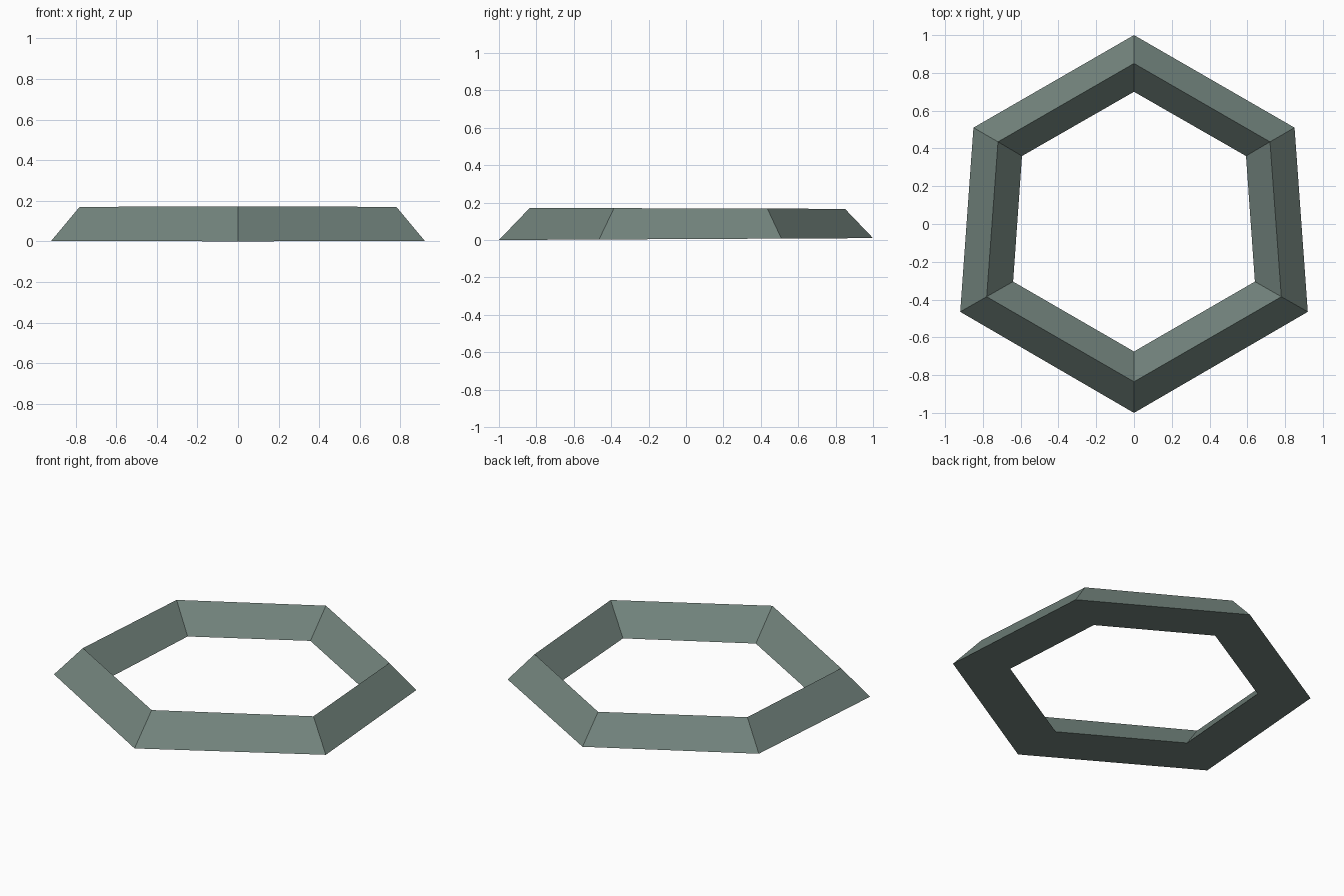
import bpy
import bmesh

cube = bpy.data.objects.get("Cube")
if cube:
    bpy.data.objects.remove(cube, do_unlink=True)

# Grey-green paint
paint = bpy.data.materials.new("grey_green")
paint.use_nodes = True
colour = (0.17, 0.23, 0.205, 1)
paint.diffuse_color = colour
paint.node_tree.nodes["Principled BSDF"].inputs["Base Color"].default_value = colour

# Corners of the left half, back to front: outer, ridge and inner (x, y)
half = [
    [(0, 1), (0, 0.85), (0, 0.70)],
    [(0.85, 0.51), (0.72, 0.435), (0.593, 0.36)],
    [(0.92, -0.465), (0.78, -0.385), (0.64, -0.305)],
    [(0, -1), (0, -0.835), (0, -0.675)],
]
mirrored = [[(-x, y) for x, y in corner] for corner in half[2:0:-1]]


def height(y, ridge):
    """The ring tapers slightly towards the back."""
    return 0.169 - 0.003 * y if ridge else 0.005 + 0.005 * y


# Six bars with a triangular section, mitred at the corners
bm = bmesh.new()
rings = [[bm.verts.new((x, y, height(y, i == 1))) for i, (x, y) in enumerate(corner)]
         for corner in half + mirrored]
for a, b in zip(rings, rings[1:] + rings[:1]):
    for i in range(3):
        j = (i + 1) % 3
        bm.faces.new((a[i], a[j], b[j], b[i]))
bmesh.ops.recalc_face_normals(bm, faces=bm.faces)

mesh = bpy.data.meshes.new("hexagonal_frame")
bm.to_mesh(mesh)
bm.free()
mesh.materials.append(paint)
frame = bpy.data.objects.new("hexagonal_frame", mesh)
bpy.context.collection.objects.link(frame)
